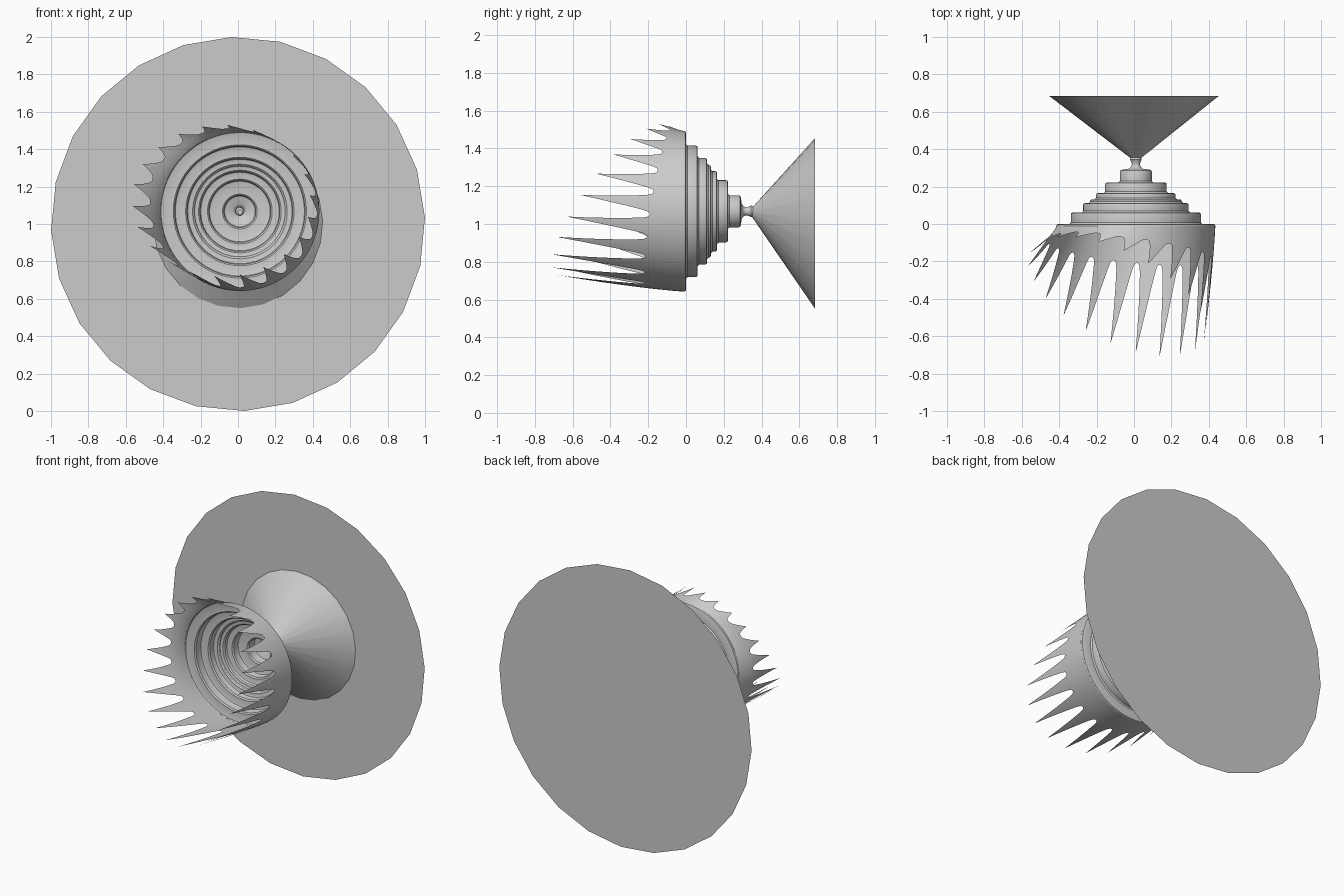
import bpy, bmesh
from math import sin, cos, pi, radians

if "Cube" in bpy.data.objects:
    bpy.data.objects.remove(bpy.data.objects["Cube"])

AX, AZ = 0.01, 1.067      # axis of the stepped bowl


def finish(bm, name, angle=None):
    bmesh.ops.remove_doubles(bm, verts=bm.verts, dist=0.0004)
    bmesh.ops.recalc_face_normals(bm, faces=bm.faces)
    mesh = bpy.data.meshes.new(name)
    bm.to_mesh(mesh)
    bm.free()
    ob = bpy.data.objects.new(name, mesh)
    bpy.context.collection.objects.link(ob)
    if angle:
        bpy.ops.object.select_all(action='DESELECT')
        ob.select_set(True)
        bpy.context.view_layer.objects.active = ob
        bpy.ops.object.shade_smooth_by_angle(angle=radians(angle))
    return ob


def ring(bm, cx, cz, r, y, n, phase=0.0):
    return [bm.verts.new((cx + r * cos(phase + 2 * pi * i / n), y,
                          cz + r * sin(phase + 2 * pi * i / n))) for i in range(n)]


def bridge(bm, a, b):
    n = len(a)
    for i in range(n):
        bm.faces.new((a[i], a[(i + 1) % n], b[(i + 1) % n], b[i]))


# flat wall disc
bm = bmesh.new()
bm.faces.new(ring(bm, 0, 1.0, 1.0, 0.685, 24, radians(2)))
finish(bm, "wall_disc")

# cone, tip slightly above the disc centre
bm = bmesh.new()
bridge(bm, ring(bm, AX, 1.063, 0.012, 0.34, 24, radians(2)),
       ring(bm, 0, 1.003, 0.453, 0.684, 24, radians(2)))
finish(bm, "cone", 20)

# stepped bowl: (radius, back end of each step)
steps = [(0.425, 0.0), (0.348, 0.062), (0.282, 0.112), (0.245, 0.132),
         (0.213, 0.165), (0.165, 0.222), (0.085, 0.29)]
prof = [(0.425, -0.012)]
for k, (r, y) in enumerate(steps):
    if k:
        prof += [(r + 0.008, steps[k - 1][1]), (r, steps[k - 1][1] + 0.008)]
    prof += [(r, y - 0.01), (r - 0.003, y - 0.003), (r - 0.01, y)]
# narrow neck into the cone tip
prof += [(0.04, 0.295), (0.026, 0.305), (0.021, 0.32), (0.026, 0.335),
         (0.031, 0.345), (0.028, 0.355)]
bm = bmesh.new()
rings = [ring(bm, AX, AZ, r, y, 66, radians(4)) for r, y in prof]
for a, b in zip(rings, rings[1:]):
    bridge(bm, a, b)
finish(bm, "stepped_bowl", 40)


# spiked crown: a skewed tube between the bowl rim and a tilted tip ellipse
def tip(a):
    dx, dz = 0.475 * cos(a), 0.405 * sin(a)
    return -0.09 + dx, -0.387 - 0.387 * dx + 0.64 * dz, 1.125 + dz


def crown_point(a, s):
    tx, ty, tz = tip(a)
    rx, rz = AX + 0.425 * cos(a), AZ + 0.425 * sin(a)
    k = s ** 1.2
    return rx + (tx - rx) * k, -0.012 + (ty + 0.012) * s, rz + (tz - rz) * k


def valley(a):
    ty = tip(a)[1]
    return min(0.55, (0.25 * ty - 0.035) / ty)


SPIKES, COLS = 22, 6
half = pi / SPIKES
# (fraction of spike length, fraction of spike width)
taper = [(0.0, 1.0), (0.01, 0.86), (0.04, 0.75), (0.12, 0.64), (0.35, 0.44),
         (0.6, 0.26), (0.8, 0.13), (1.0, 0.015)]
bm = bmesh.new()
for n in range(SPIKES):
    mid = radians(184) + 2 * half * n
    rows = []
    for f in (0.0, 0.33, 0.66):
        rows.append([(mid + half * (2 * c / COLS - 1), None, f) for c in range(COLS + 1)])
    for t, w in taper:
        rows.append([(mid + half * w * (2 * c / COLS - 1), t, 0) for c in range(COLS + 1)])
    grid = []
    for row in rows:
        line = []
        for a, t, f in row:
            v = valley(a)
            line.append(bm.verts.new(crown_point(a, v * f if t is None else v + (1 - v) * t)))
        grid.append(line)
    for lo, hi in zip(grid, grid[1:]):
        for c in range(COLS):
            bm.faces.new((lo[c], lo[c + 1], hi[c + 1], hi[c]))
finish(bm, "spiked_crown", 40)
